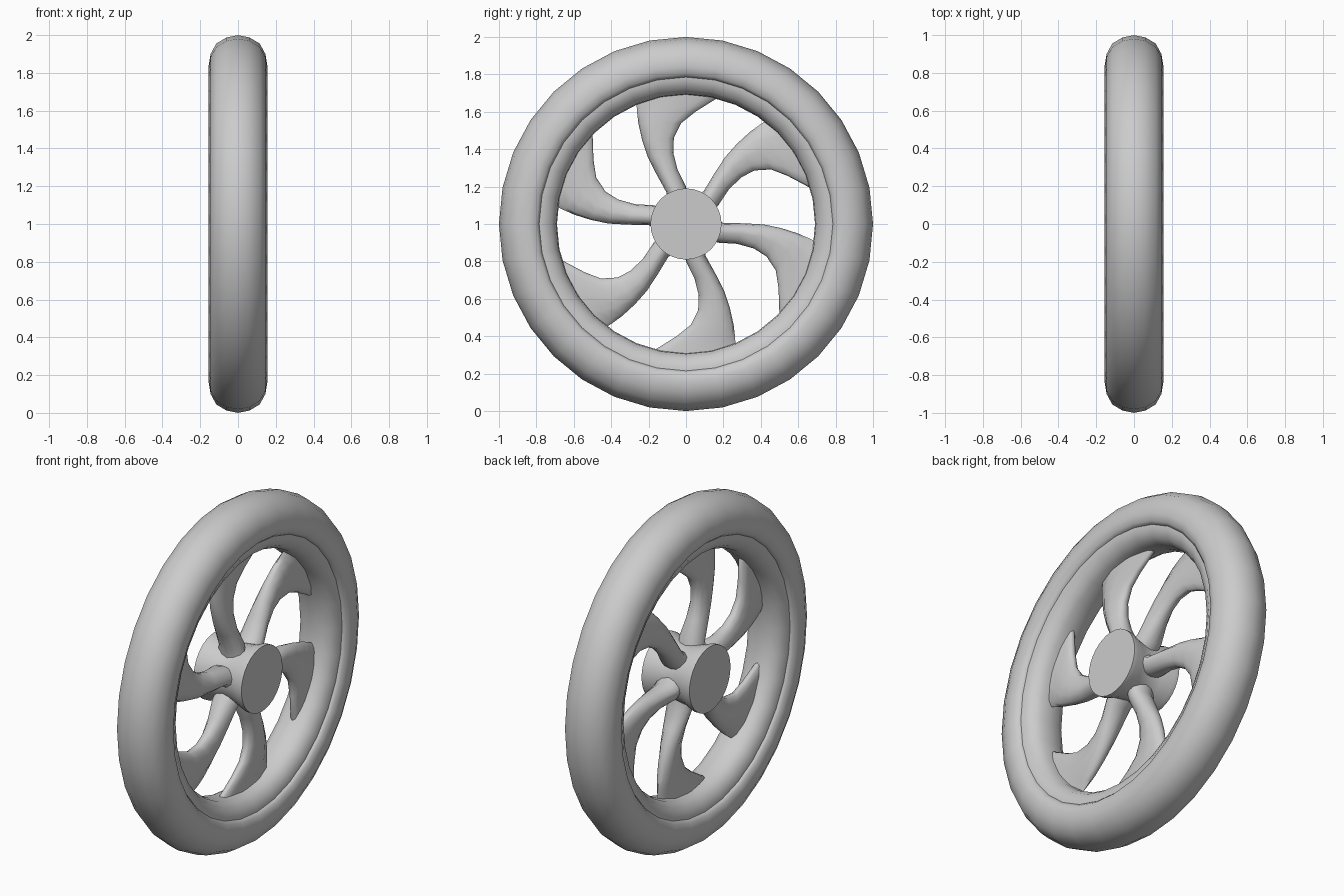
import bpy, bmesh, math
from mathutils import Vector, Matrix

if "Cube" in bpy.data.objects:
    bpy.data.objects.remove(bpy.data.objects["Cube"])

CENTRE = Vector((0, 0, 1))


def finish(name, bm, angle):
    bmesh.ops.recalc_face_normals(bm, faces=bm.faces)
    mesh = bpy.data.meshes.new(name)
    bm.to_mesh(mesh)
    bm.free()
    ob = bpy.data.objects.new(name, mesh)
    ob.location = CENTRE
    bpy.context.collection.objects.link(ob)
    bpy.ops.object.select_all(action='DESELECT')
    ob.select_set(True)
    bpy.context.view_layer.objects.active = ob
    bpy.ops.object.shade_smooth_by_angle(angle=math.radians(angle))
    return ob


def revolve(name, profile, segments, closed, angle):
    """Spin (x, radius) points around the x axis."""
    bm = bmesh.new()
    rings = []
    for i in range(segments):
        a = 2 * math.pi * i / segments
        rings.append([bm.verts.new((x, r * math.sin(a), r * math.cos(a))) for x, r in profile])
    n = len(profile)
    for i in range(segments):
        p, q = rings[i], rings[(i + 1) % segments]
        for j in range(n if closed else n - 1):
            k = (j + 1) % n
            bm.faces.new((p[j], p[k], q[k], q[j]))
    if not closed:
        bm.faces.new([r[0] for r in rings])
        bm.faces.new([r[-1] for r in rings])
    return finish(name, bm, angle)


def mirrored(half):
    """Half profile starting on x = 0, completed on the other side."""
    return half + [(-x, r) for x, r in reversed(half) if x > 0]


# Tyre and the rounded rim inside it
revolve("tyre", mirrored([(0, 1.0), (0.06, 0.988), (0.115, 0.955), (0.145, 0.9),
                          (0.155, 0.84), (0.142, 0.80), (0.125, 0.785), (0, 0.785)]), 32, True, 50)
revolve("rim", mirrored([(0, 0.69), (0.06, 0.695), (0.10, 0.72), (0.125, 0.765),
                         (0.125, 0.795), (0, 0.795)]), 32, True, 50)

# Waisted hub
revolve("hub", [(-0.155, 0.19), (-0.13, 0.19), (-0.07, 0.168), (0, 0.16),
                (0.07, 0.168), (0.13, 0.19), (0.155, 0.19)], 32, False, 40)

# Curved blade spokes: leading y,z / trailing y,z / half thickness, from hub to rim
stations = [
    (-0.10, 0.08, 0.02, 0.10, 0.085),
    (-0.105, 0.17, 0.00, 0.20, 0.075),
    (-0.16, 0.27, -0.045, 0.29, 0.06),
    (-0.205, 0.36, -0.068, 0.38, 0.05),
    (-0.235, 0.45, -0.065, 0.46, 0.045),
    (-0.255, 0.54, -0.025, 0.54, 0.04),
    (-0.262, 0.60, 0.05, 0.60, 0.036),
    (-0.265, 0.65, 0.17, 0.675, 0.033),
    (-0.27, 0.68, 0.19, 0.70, 0.033),
]
# Lens-shaped section: fraction across the blade, fraction of half thickness
section = [(0, 0), (0.06, 0.5), (0.25, 0.92), (0.5, 1), (0.8, 0.75), (0.96, 0.45), (1, 0)]
section += [(u, -t) for u, t in reversed(section[1:-1])]


def spoke(index):
    bm = bmesh.new()
    turn = Matrix.Rotation(-index * math.pi / 3, 4, 'X')
    rings = []
    for y0, z0, y1, z1, half in stations:
        rings.append([bm.verts.new(turn @ Vector((t * half, y0 + (y1 - y0) * u, z0 + (z1 - z0) * u)))
                      for u, t in section])
    n = len(section)
    for p, q in zip(rings, rings[1:]):
        for j in range(n):
            k = (j + 1) % n
            bm.faces.new((p[j], p[k], q[k], q[j]))
    bm.faces.new(rings[0])
    bm.faces.new(rings[-1])
    finish("spoke_%d" % (index + 1), bm, 60)


for i in range(6):
    spoke(i)
